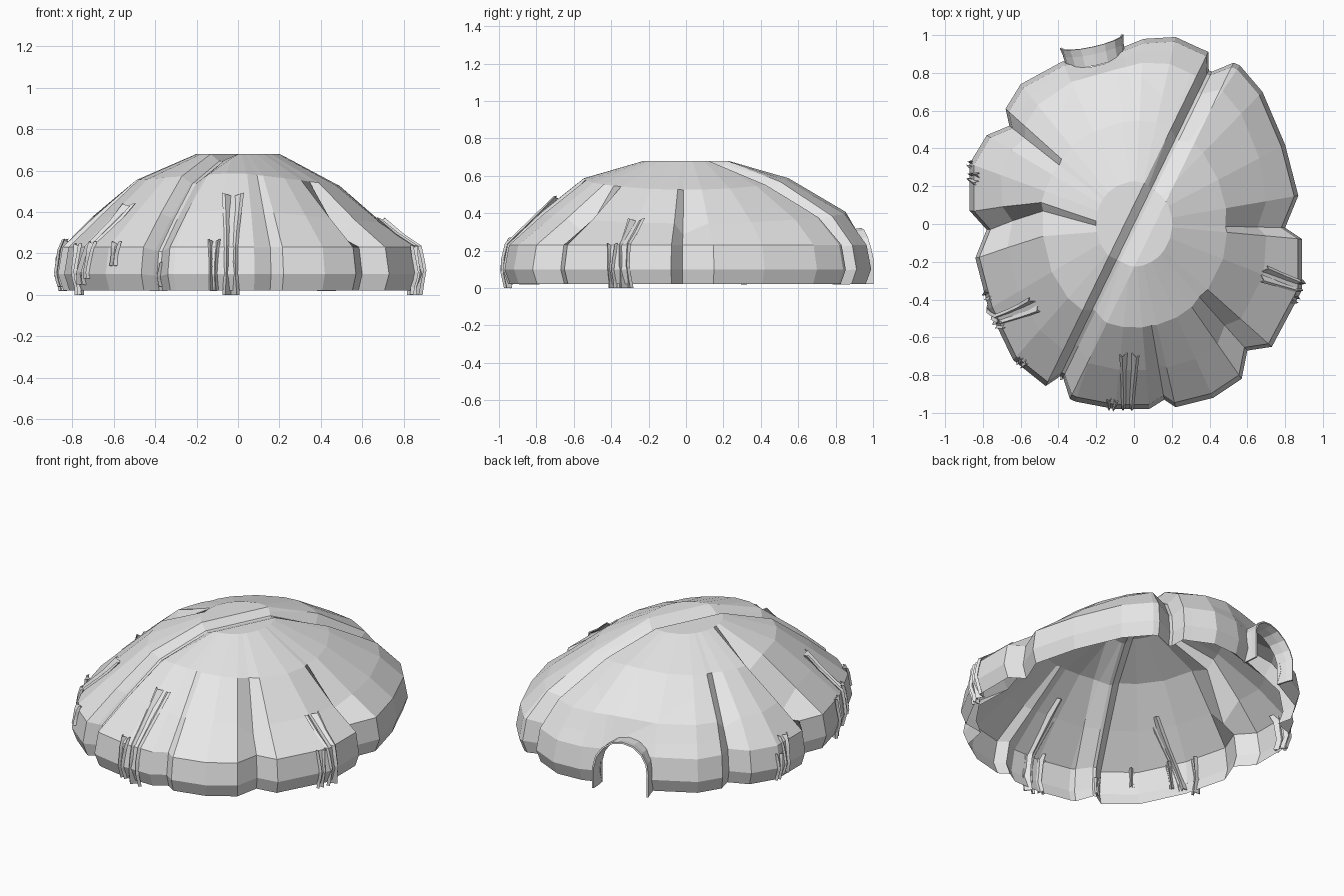
import bpy, bmesh, math
from mathutils import Vector
from mathutils.bvhtree import BVHTree

if "Cube" in bpy.data.objects:
    bpy.data.objects.remove(bpy.data.objects["Cube"], do_unlink=True)

grey = bpy.data.materials.new("pale grey")
grey.use_nodes = True
grey.diffuse_color = (0.8, 0.8, 0.8, 1)
grey.node_tree.nodes["Principled BSDF"].inputs["Base Color"].default_value = (0.8, 0.8, 0.8, 1)


def add_object(name, bm):
    mesh = bpy.data.meshes.new(name)
    bm.normal_update()
    bm.to_mesh(mesh)
    bm.free()
    mesh.materials.append(grey)
    obj = bpy.data.objects.new(name, mesh)
    bpy.context.collection.objects.link(obj)
    return obj


def loft(bm, rows, closed=False):
    """Skin neighbouring rows of vertices."""
    count = len(rows[0])
    for low, high in zip(rows, rows[1:]):
        for i in range(count if closed else count - 1):
            j = (i + 1) % count
            bm.faces.new((low[i], low[j], high[j], high[i]))


# Ground outline; notches also give the fold depth on the shoulder and upper rings
OUTLINE = [
    (.80, -.02, .06, 0), (.87, .15), (.80, .42), (.68, .70), (.56, .84),
    (.35, .93), (.22, .99), (.05, .98), (-.10, .92), (-.38, .86),
    (-.60, .74), (-.68, .61), (-.66, .52, .06, 0), (-.78, .47), (-.87, .32),
    (-.87, .07), (-.78, -.03, .14, .05), (-.84, -.18), (-.77, -.45), (-.64, -.72),
    (-.44, -.88), (-.31, -.94), (-.10, -.98), (.08, -.98), (.16, -.93, .02, 0),
    (.22, -.97), (.42, -.92), (.57, -.82), (.60, -.67, .08, 0), (.73, -.65),
    (.89, -.35), (.89, -.08),
]
# Rings: scale, height, how closely it follows the outline
RINGS = [(.97, .02, 1), (1, .10, 1), (.975, .23, 1), (.79, .41, .65),
         (.56, .59, .2), (.23, .68, 0)]
SHOULDER, UPPER = 3, 4

# Dome, fuller towards the back and lower on the flanks
bm = bmesh.new()
rows = []
for ring, (scale, height, follow) in enumerate(RINGS):
    row = []
    for x, y, *folds in OUTLINE:
        angle = math.atan2(y, x)
        oval = 1 / math.hypot(math.cos(angle) / .88, math.sin(angle) / .98)
        radius = scale * (oval + (math.hypot(x, y) - oval) * follow)
        z = height
        if ring in (SHOULDER, UPPER):
            z -= max(.065 * math.cos(angle), -.035 * math.cos(angle))
            if folds:
                z -= folds[ring - SHOULDER]
        if ring == SHOULDER:
            radius += .08 * max(0, math.sin(angle))
        v = bm.verts.new((radius * math.cos(angle), radius * math.sin(angle), z))
        if x < 0 and ring in (SHOULDER, UPPER):
            v.co.y += .22 * (1 - scale) * max(0, 1 - abs(y) / .3)
        row.append(v)
    rows.append(row)
loft(bm, rows, closed=True)
bm.faces.new(rows[-1])


def slice_mesh(point, normal, faces):
    geom = set(faces)
    for f in faces:
        geom.update(f.edges)
        geom.update(f.verts)
    bmesh.ops.bisect_plane(bm, geom=list(geom), plane_co=point, plane_no=normal, dist=1e-5)


# Diagonal groove across the dome, deepest at the rim
across = Vector((.9, -.438, 0)).normalized()
LIP, FLOOR, RISE = -.045, .02, .10
for offset in (LIP, 0, FLOOR, RISE):
    slice_mesh(across * offset, across, bm.faces[:])
for v in bm.verts:
    d = v.co.dot(across)
    if LIP < d < RISE:
        sink = min(1, (d - LIP) / -LIP, (RISE - d) / (RISE - FLOOR))
        v.co *= 1 - (.04 + .05 * v.co.xy.length) * sink

# Arched opening at the back
centre = Vector((-.21, .90, 0))
out = Vector((-.22, 1, 0)).normalized()
side = Vector((out.y, -out.x, 0))
WIDTH, SPRING = .15, .15


def near_opening():
    return [f for f in bm.faces if f.calc_center_median().y > .5
            and abs(f.calc_center_median().x - centre.x) < .4]


planes = []
for k in range(7):
    a = math.pi * k / 6
    normal = side * math.cos(a) + Vector((0, 0, math.sin(a)))
    planes.append((centre + Vector((0, 0, SPRING)) + normal * WIDTH, normal))
for point, normal in planes:
    slice_mesh(point, normal, near_opening())
inside = [f for f in near_opening()
          if all((f.calc_center_median() - p).dot(n) < 0 for p, n in planes)]
bmesh.ops.delete(bm, geom=inside, context='FACES')
bmesh.ops.recalc_face_normals(bm, faces=bm.faces[:])
surface = BVHTree.FromBMesh(bm)
add_object("dome_shell", bm)

# Flared lip around the opening, leaning back at its crown
bm = bmesh.new()
rows = []
for depth, flare in ((-.03, 1), (.03, 1.03), (.07, 1.08)):
    row = []
    for k in range(-1, 10):
        a = math.pi * min(max(k, 0), 8) / 8
        z = SPRING + WIDTH * flare * math.sin(a) if 0 <= k <= 8 else .02
        row.append(bm.verts.new(centre + side * (WIDTH * flare * math.cos(a))
                                + out * (depth - .03 * math.sin(a)) + Vector((0, 0, z))))
    rows.append(row)
loft(bm, rows)
lip = add_object("entrance_lip", bm)
lip.modifiers.new("thickness", 'SOLIDIFY').thickness = .01


# Root-like straps half sunk in the shell: hollow ribbons, forked at the top
def strap(name, top_angle, low_angle, top, low, width):
    bm = bmesh.new()
    rows = []
    steps = 6
    for s in range(steps + 1):
        t = s / steps
        z = top + (low - top) * t
        a = math.radians(top_angle + (low_angle - top_angle) * t)
        ray = Vector((math.cos(a), math.sin(a), 0))
        hit = surface.ray_cast(Vector((0, 0, max(z, .03))), ray)[0]
        if hit is None:
            continue
        hit.z = z
        right = Vector((-ray.y, ray.x, 0))
        half = width * (.5 - .22 * math.sin(math.pi * t * .8))
        row = []
        for u, lift in ((-1, 0), (-.75, .012), (0, -.025), (.75, .012), (1, 0)):
            horn = Vector((0, 0, .02 * abs(u))) if s == 0 else Vector()
            row.append(bm.verts.new(hit + right * (half * u) + ray * lift + horn))
        rows.append(row)
    loft(bm, rows)
    obj = add_object(name, bm)
    obj.modifiers.new("thickness", 'SOLIDIFY').thickness = .006


STRAPS = [
    (268, 268, .47, 0, .10), (263, 263, .25, .02, .05), (219, 211, .42, .05, .09),
    (217, 216, .24, .08, .05), (231, 231, .24, .14, .05), (244, 244, .14, .04, .05),
    (206, 206, .23, 0, .06), (339, 340, .35, 0, .09), (335, 335, .22, 0, .05),
    (164, 164, .25, .04, .06), (160, 160, .17, .02, .04),
]
for number, spec in enumerate(STRAPS, 1):
    strap("hanging_strap_%d" % number, *spec)
